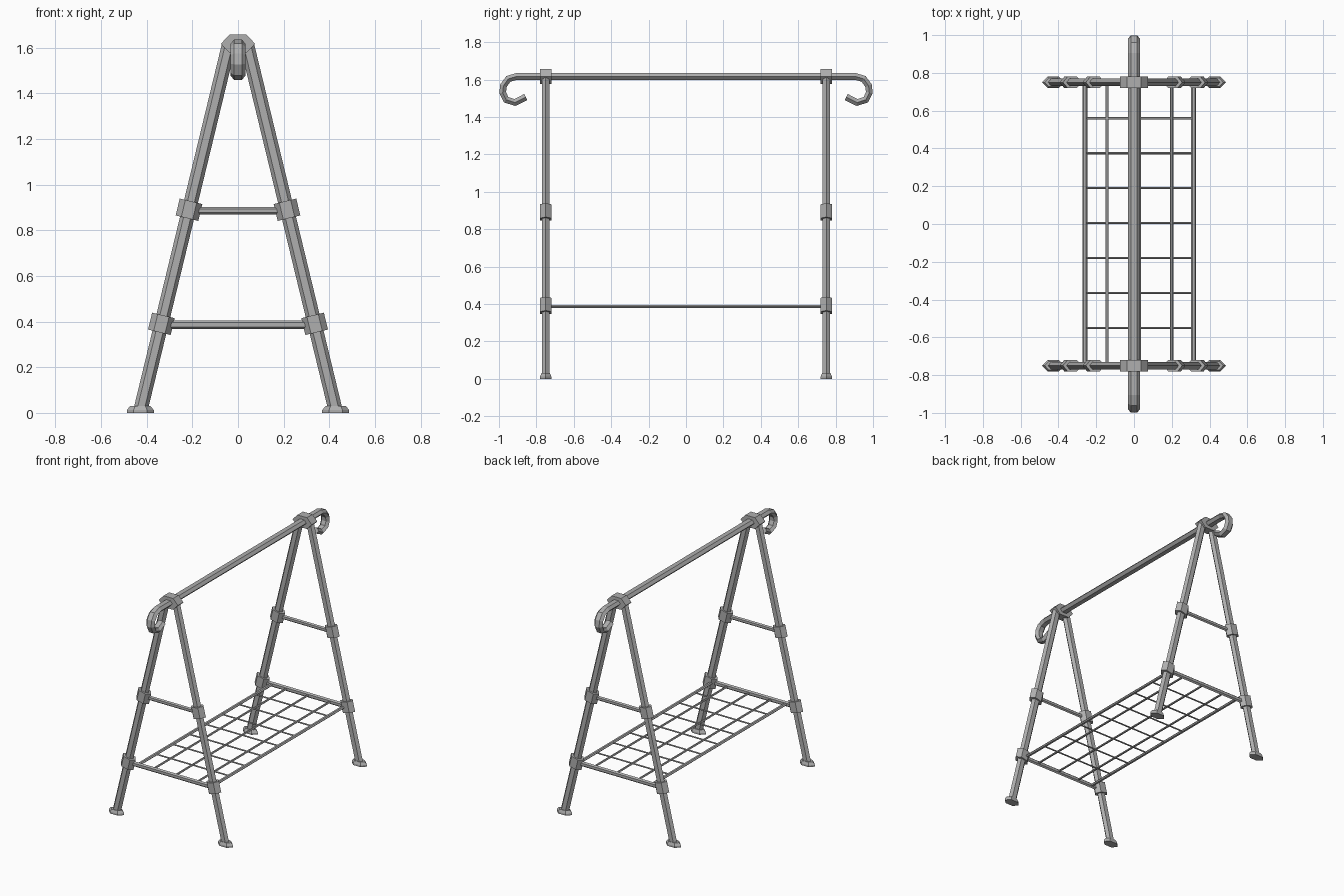
import bpy, bmesh, math
from mathutils import Vector

if "Cube" in bpy.data.objects:
    bpy.data.objects.remove(bpy.data.objects["Cube"], do_unlink=True)

metal = bpy.data.materials.new("grey metal")
metal.use_nodes = True
GREY = (0.43, 0.43, 0.43, 1)
metal.diffuse_color = GREY
metal.node_tree.nodes["Principled BSDF"].inputs["Base Color"].default_value = GREY


def tube(name, path, wide, thin, wide_dir, scales=None):
    """Sweep a flattened hexagon along a path; its points lie along wide_dir."""
    path = [Vector(p) for p in path]
    bm = bmesh.new()
    rings = []
    for i, p in enumerate(path):
        before = path[max(i - 1, 0)]
        after = path[min(i + 1, len(path) - 1)]
        tangent = (after - before).normalized()
        a = Vector(wide_dir)
        a = (a - tangent * a.dot(tangent)).normalized()
        b = tangent.cross(a)
        s = scales[i] if scales else 1
        ring = []
        for k in range(6):
            t = math.radians(60 * k)
            corner = a * math.cos(t) * wide / 2 + b * math.sin(t) / math.sin(math.pi / 3) * thin / 2
            ring.append(bm.verts.new(p + corner * s))
        rings.append(ring)
    for r, q in zip(rings, rings[1:]):
        for k in range(6):
            n = (k + 1) % 6
            bm.faces.new((r[k], r[n], q[n], q[k]))
    bm.faces.new(rings[0][::-1])
    bm.faces.new(rings[-1])
    bmesh.ops.recalc_face_normals(bm, faces=bm.faces)
    mesh = bpy.data.meshes.new(name)
    bm.to_mesh(mesh)
    bm.free()
    mesh.materials.append(metal)
    obj = bpy.data.objects.new(name, mesh)
    bpy.context.collection.objects.link(obj)
    return obj


X, Y, Z = Vector((1, 0, 0)), Vector((0, 1, 0)), Vector((0, 0, 1))
END_Y = 0.75
SHELF_Z = 0.386


def leg_x(z):
    return 0.43 - 0.242 * z


# End frames: legs, feet, collars, rungs and top hub
for end, sy in (("front", -1), ("back", 1)):
    y = sy * END_Y
    for side, sx in (("left", 1), ("right", -1)):
        tag = f"{end}_{side}"

        def on_leg(z):
            return Vector((sx * leg_x(z), y, z))

        tube(f"{tag}_leg", [on_leg(0.015), on_leg(1.61)], 0.062, 0.038, X)
        foot = Vector((sx * 0.428, y, 0))
        tube(f"{tag}_foot", [foot, foot + Z * 0.012, foot + Z * 0.03],
             0.118, 0.06, X, [1, 1, 0.76])
        for label, z in (("lower", 0.39), ("upper", 0.89)):
            tube(f"{tag}_{label}_collar", [on_leg(z - 0.037), on_leg(z + 0.037)],
                 0.102, 0.06, X)
    for label, z, size in (("lower", SHELF_Z, 0.036), ("upper", 0.886, 0.032)):
        x = leg_x(z)
        tube(f"{end}_{label}_rung", [(-x, y, z), (x, y, z)], size, size * 0.58, Z)
    tube(f"{end}_hub", [(0, y - 0.031, 1.617), (0, y + 0.031, 1.617)], 0.15, 0.08, X)

# Top rail with a curled hook at each end
hook = [(0.905, 1.617), (0.95, 1.603), (0.976, 1.567), (0.98, 1.53),
        (0.962, 1.492), (0.915, 1.477), (0.857, 1.506)]
rail = [(0, -y, z) for y, z in reversed(hook)] + [(0, y, z) for y, z in hook]
tube("top_rail", rail, 0.066, 0.037, X)

# Shelf: side bars, long wires and cross wires
for name, x, size in (("shelf_right_bar", -0.26, 0.027), ("shelf_left_bar", 0.316, 0.027),
                      ("shelf_right_wire", -0.143, 0.018), ("shelf_middle_wire", 0.028, 0.018),
                      ("shelf_left_wire", 0.2, 0.018)):
    tube(name, [(x, -END_Y, SHELF_Z), (x, END_Y, SHELF_Z)], size, size * 0.58, X)
for i in range(7):
    y = 0.005 + (i - 3) * 0.185
    tube(f"shelf_cross_wire_{i + 1}", [(-0.26, y, SHELF_Z), (0.316, y, SHELF_Z)],
         0.012, 0.008, Y)
